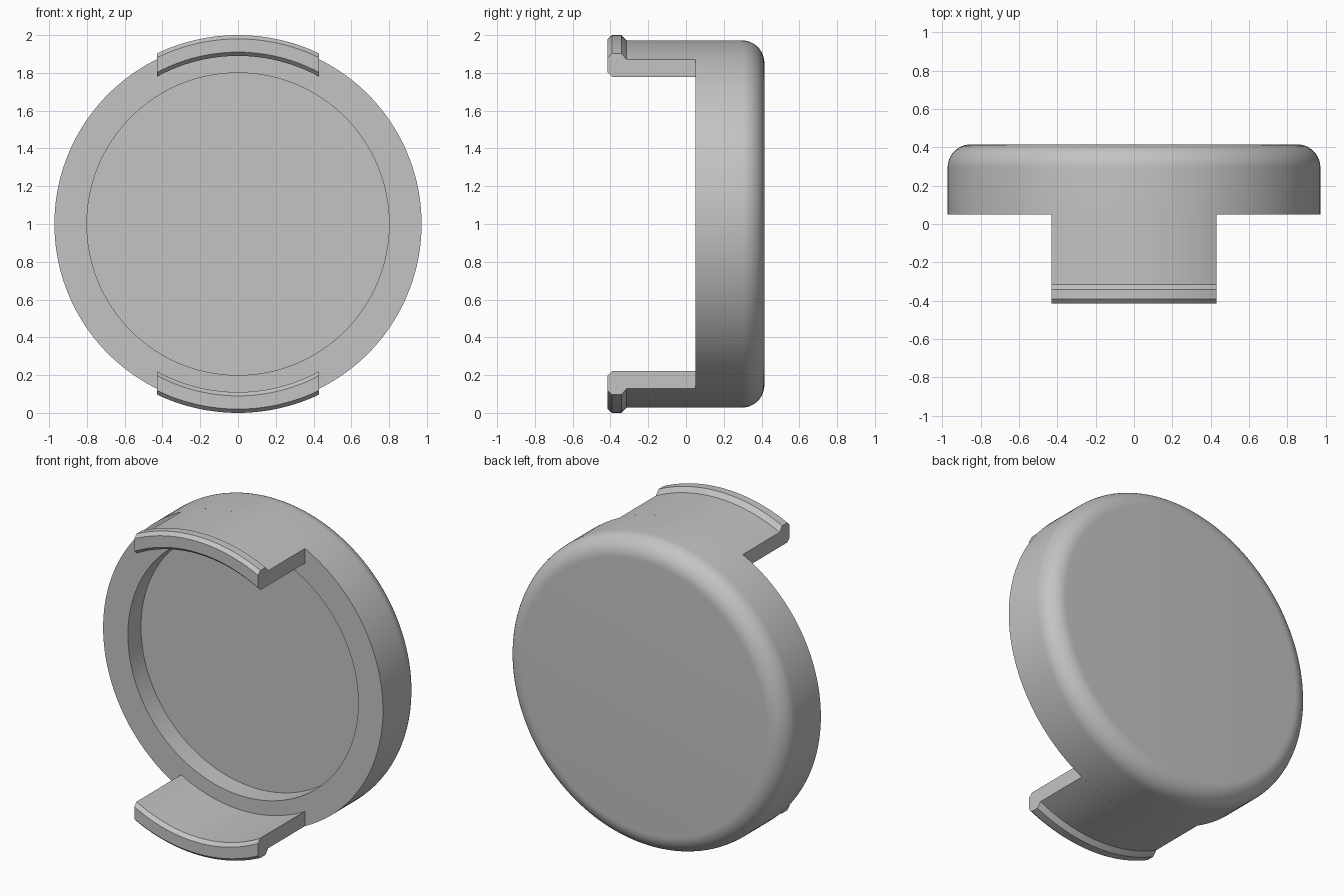
import bpy
import bmesh
from math import sin, cos, pi, sqrt, radians

if "Cube" in bpy.data.objects:
    bpy.data.objects.remove(bpy.data.objects["Cube"])

grey = bpy.data.materials.new("plain grey")
grey.use_nodes = True
colour = (0.55, 0.55, 0.55, 1)
grey.diffuse_color = colour
grey.node_tree.nodes["Principled BSDF"].inputs["Base Color"].default_value = colour

CENTRE = 1.0             # height of the cap's axis
R, HOLE = 0.972, 0.8     # outer and recess radius
RIM, FLOOR, BACK = 0.05, 0.18, 0.415
FILLET = 0.12
HALF_WIDTH = 0.43        # of each clip


def finish(name, bm):
    bmesh.ops.remove_doubles(bm, verts=bm.verts, dist=1e-5)
    bmesh.ops.recalc_face_normals(bm, faces=bm.faces)
    mesh = bpy.data.meshes.new(name)
    bm.to_mesh(mesh)
    bm.free()
    mesh.materials.append(grey)
    obj = bpy.data.objects.new(name, mesh)
    bpy.context.collection.objects.link(obj)
    bpy.ops.object.select_all(action='DESELECT')
    obj.select_set(True)
    bpy.context.view_layer.objects.active = obj
    bpy.ops.object.shade_smooth_by_angle(angle=radians(25))
    return obj


def bridge(bm, a, b, closed):
    count = len(a) if closed else len(a) - 1
    for i in range(count):
        j = (i + 1) % len(a)
        bm.faces.new((a[i], a[j], b[j], b[i]))


# Round cap: recessed front, rounded back edge, revolved about the y axis
profile = [(HOLE, FLOOR), (HOLE, RIM), (R, RIM)]
for k in range(13):
    a = k / 12 * pi / 2
    profile.append((R - FILLET + FILLET * cos(a), BACK - FILLET + FILLET * sin(a)))
bm = bmesh.new()
SEG = 160
rings = []
for r, y in profile:
    angles = [2 * pi * i / SEG for i in range(SEG)]
    rings.append([bm.verts.new((r * sin(a), y, CENTRE + r * cos(a))) for a in angles])
for a, b in zip(rings, rings[1:]):
    bridge(bm, a, b, True)
bm.faces.new(rings[0])
bm.faces.new(rings[-1])
finish("round_cap", bm)

# Curved clips with a chamfered lip at the free end, sides cut straight
section = [(0.89, RIM), (R, RIM), (R, -0.315), (1.0, -0.342), (1.0, -0.392),
           (0.98, BACK * -1), (0.91, BACK * -1), (0.89, -0.392)]
STEPS = 24
for name, side in (("upper_clip", 1), ("lower_clip", -1)):
    bm = bmesh.new()
    slices = []
    for i in range(STEPS + 1):
        x = HALF_WIDTH * (2 * i / STEPS - 1)
        slices.append([bm.verts.new((x, y, CENTRE + side * sqrt(r * r - x * x)))
                       for r, y in section])
    for a, b in zip(slices, slices[1:]):
        bridge(bm, a, b, True)
    bm.faces.new(slices[0])
    bm.faces.new(slices[-1])
    finish(name, bm)
